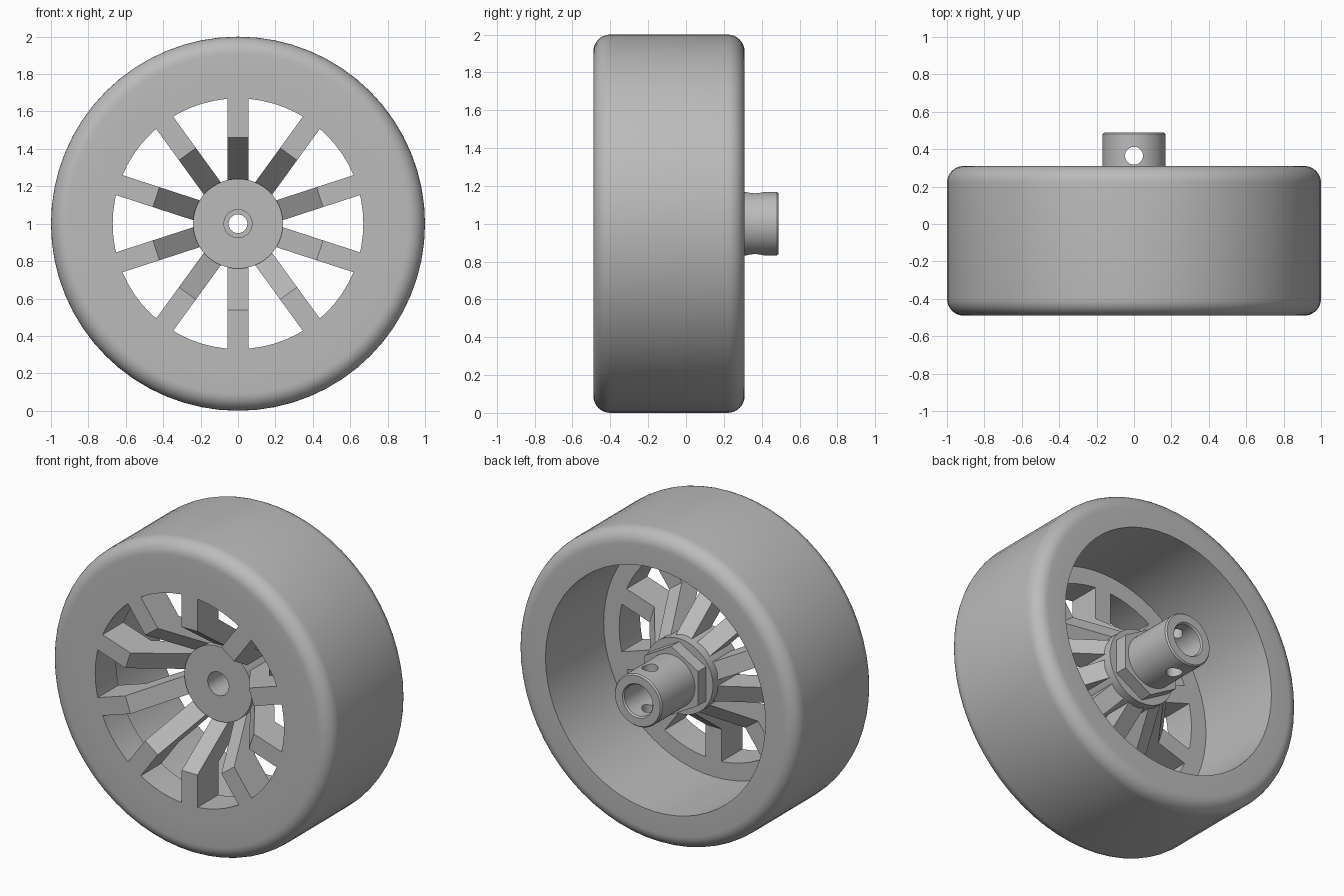
import bpy, bmesh
from math import pi, sin, cos
from mathutils import Matrix, Vector

cube = bpy.data.objects.get("Cube")
if cube:
    bpy.data.objects.remove(cube, do_unlink=True)

grey = bpy.data.materials.new("plain grey")
grey.use_nodes = True
grey.diffuse_color = (0.5, 0.5, 0.5, 1)
grey.node_tree.nodes["Principled BSDF"].inputs["Base Color"].default_value = (0.5, 0.5, 0.5, 1)

AXLE = Vector((0, 0, 1))


def finish(bm, name, smooth=True):
    """Turn a bmesh into a named grey object."""
    bmesh.ops.recalc_face_normals(bm, faces=bm.faces)
    mesh = bpy.data.meshes.new(name)
    bm.to_mesh(mesh)
    bm.free()
    obj = bpy.data.objects.new(name, mesh)
    bpy.context.collection.objects.link(obj)
    mesh.materials.append(grey)
    if smooth:
        bpy.ops.object.select_all(action='DESELECT')
        obj.select_set(True)
        bpy.context.view_layer.objects.active = obj
        bpy.ops.object.shade_smooth_by_angle(angle=pi / 6)
    return obj


def revolve(name, profile, sides=64):
    """Spin a closed (radius, y) profile around the axle."""
    bm = bmesh.new()
    rings = []
    for i in range(sides):
        a = 2 * pi * i / sides
        rings.append([bm.verts.new((r * sin(a), y, 1 + r * cos(a))) for r, y in profile])
    n = len(profile)
    for i in range(sides):
        here, after = rings[i], rings[(i + 1) % sides]
        for j in range(n):
            k = (j + 1) % n
            bm.faces.new((here[j], here[k], after[k], after[j]))
    return finish(bm, name)


# Tyre with rounded shoulders and a straight inner wall
FRONT, BACK, ROUND = -0.49, 0.31, 0.09
arc = [i * pi / 16 for i in range(9)]
shoulder = [(1 - ROUND + ROUND * sin(a), FRONT + ROUND - ROUND * cos(a)) for a in arc]
mirrored = [(r, FRONT + BACK - y) for r, y in reversed(shoulder)]
revolve("tyre", [(0.78, FRONT)] + shoulder + mirrored + [(0.78, BACK)])

# Flat rim ring flush with the tyre front
RIM_BACK = -0.28
revolve("rim_ring", [(0.67, FRONT), (0.78, FRONT), (0.78, RIM_BACK), (0.67, RIM_BACK)])

# Ten bent spokes running back from the rim to the hub
spoke_side = [(0.67, FRONT), (0.46, FRONT), (0.22, -0.15), (0.22, 0.04),
              (0.46, RIM_BACK), (0.67, RIM_BACK)]
for i in range(10):
    bm = bmesh.new()
    face = bm.faces.new([bm.verts.new((-0.056, y, r)) for r, y in spoke_side])
    moved = bmesh.ops.extrude_face_region(bm, geom=[face])["geom"]
    verts = [v for v in moved if isinstance(v, bmesh.types.BMVert)]
    bmesh.ops.translate(bm, verts=verts, vec=(0.112, 0, 0))
    turn = Matrix.Translation(AXLE) @ Matrix.Rotation(2 * pi * i / 10, 4, 'Y')
    bmesh.ops.transform(bm, matrix=turn, verts=bm.verts)
    finish(bm, f"spoke_{i + 1}", smooth=False)

# Hub drum with its axle bore
revolve("hub", [(0.075, -0.2), (0.24, -0.2), (0.24, 0.07), (0.05, 0.07), (0.05, 0.0), (0.075, 0.0)])

# Hexagonal collar behind the hub
revolve("hex_collar", [(0.1, 0.07), (0.22, 0.07), (0.22, 0.15), (0.1, 0.15)], sides=6)

# Hollow rear shaft
shaft = revolve("shaft", [(0.1, 0.07), (0.168, 0.07), (0.168, 0.48), (0.16, 0.49),
                          (0.108, 0.49), (0.1, 0.48)])

# Vertical pin hole drilled through the shaft
bm = bmesh.new()
bmesh.ops.create_cone(bm, cap_ends=True, segments=32, radius1=0.048, radius2=0.048, depth=0.6,
                      matrix=Matrix.Translation((0, 0.365, 1)))
drill = finish(bm, "pin_hole_cutter", smooth=False)
drill.hide_render = True
cut = shaft.modifiers.new("pin hole", 'BOOLEAN')
cut.operation = 'DIFFERENCE'
cut.solver = 'EXACT'
cut.object = drill
bpy.ops.object.select_all(action='DESELECT')
shaft.select_set(True)
bpy.context.view_layer.objects.active = shaft
while shaft.modifiers[0] != cut:
    bpy.ops.object.modifier_move_up(modifier=cut.name)
bpy.ops.object.modifier_apply(modifier=cut.name)
bpy.data.objects.remove(drill, do_unlink=True)
bpy.ops.object.shade_smooth_by_angle(angle=pi / 6)
